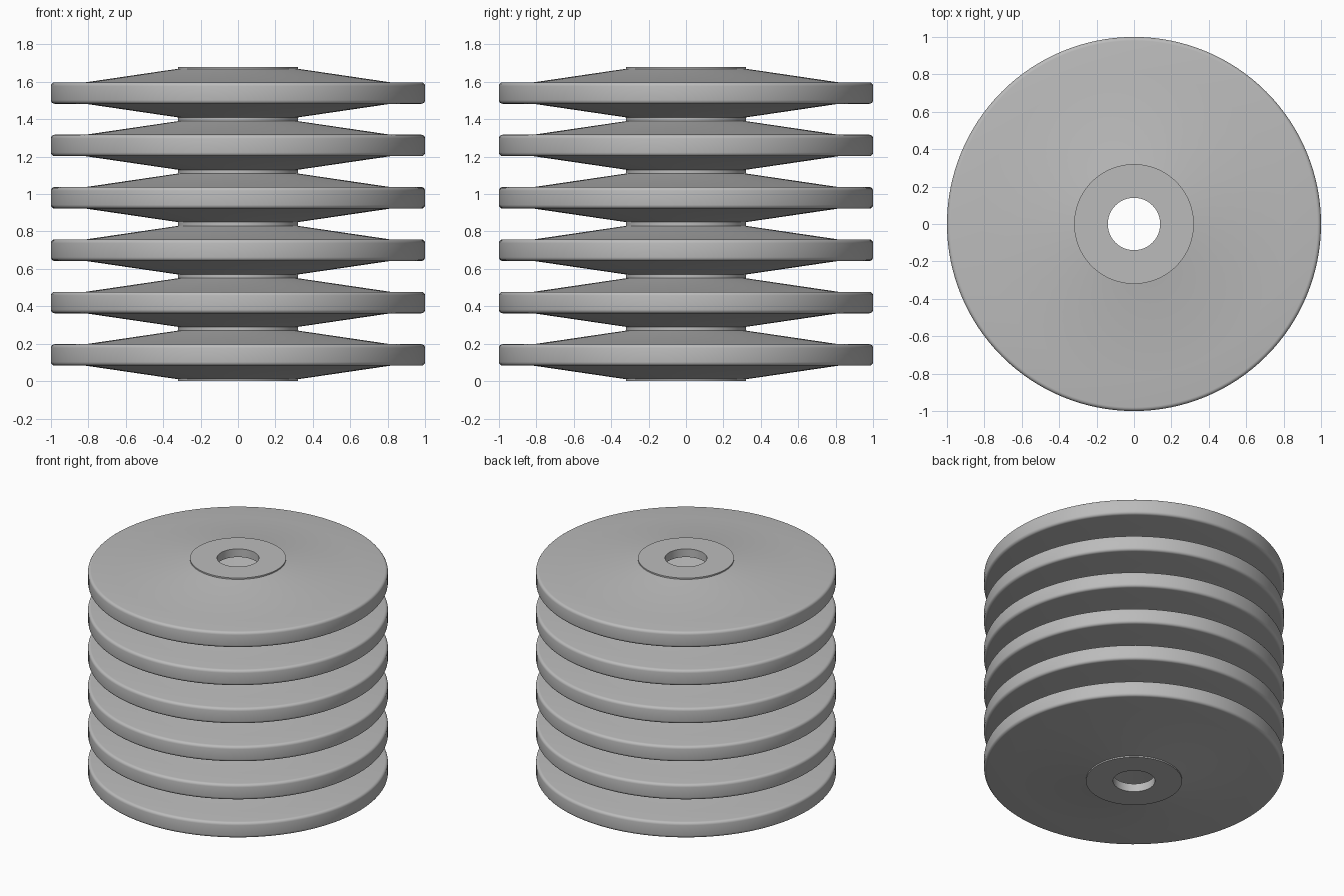
import bpy, bmesh
from math import radians, sin, cos, pi

if "Cube" in bpy.data.objects:
    bpy.data.objects.remove(bpy.data.objects["Cube"], do_unlink=True)

DISCS = 6
PITCH = 0.28
MID = PITCH / 2
SEGMENTS = 128
ROUND = 0.02

grey = bpy.data.materials.new("plain grey")
grey.use_nodes = True
colour = (0.5, 0.5, 0.5, 1)
grey.diffuse_color = colour
grey.node_tree.nodes["Principled BSDF"].inputs["Base Color"].default_value = colour

# Upper half of the disc section: bore lip, raised hub, cone, rounded rim
rim_top = 0.0575
half = [(0.14, 0.08), (0.14, MID), (0.32, MID), (0.32, 0.13), (0.815, rim_top)]
for i in range(5):
    a = pi / 2 * (1 - i / 4)
    half.append((1 - ROUND + ROUND * cos(a), rim_top - ROUND + ROUND * sin(a)))

# Mirror for the lower half, then close the loop at the hollow's outer edge
section = half + [(r, -h) for r, h in reversed(half)] + [(0.70, 0)]


def make_disc_mesh():
    bm = bmesh.new()
    ring = [bm.verts.new((r, 0, h)) for r, h in section]
    edges = [bm.edges.new((ring[i], ring[(i + 1) % len(ring)])) for i in range(len(ring))]
    bmesh.ops.spin(bm, geom=ring + edges, cent=(0, 0, 0), axis=(0, 0, 1),
                   angle=2 * pi, steps=SEGMENTS, use_merge=True)
    bmesh.ops.remove_doubles(bm, verts=bm.verts[:], dist=0.0001)
    bmesh.ops.recalc_face_normals(bm, faces=bm.faces[:])
    mesh = bpy.data.meshes.new("disc")
    bm.to_mesh(mesh)
    bm.free()
    mesh.materials.append(grey)
    return mesh


# Stack of identical hollow discs
disc_mesh = make_disc_mesh()
discs = []
for n in range(DISCS):
    disc = bpy.data.objects.new(f"disc_{n + 1}", disc_mesh)
    disc.location.z = MID + n * PITCH
    bpy.context.collection.objects.link(disc)
    discs.append(disc)

bpy.ops.object.select_all(action='DESELECT')
discs[0].select_set(True)
bpy.context.view_layer.objects.active = discs[0]
bpy.ops.object.shade_smooth_by_angle(angle=radians(30))
